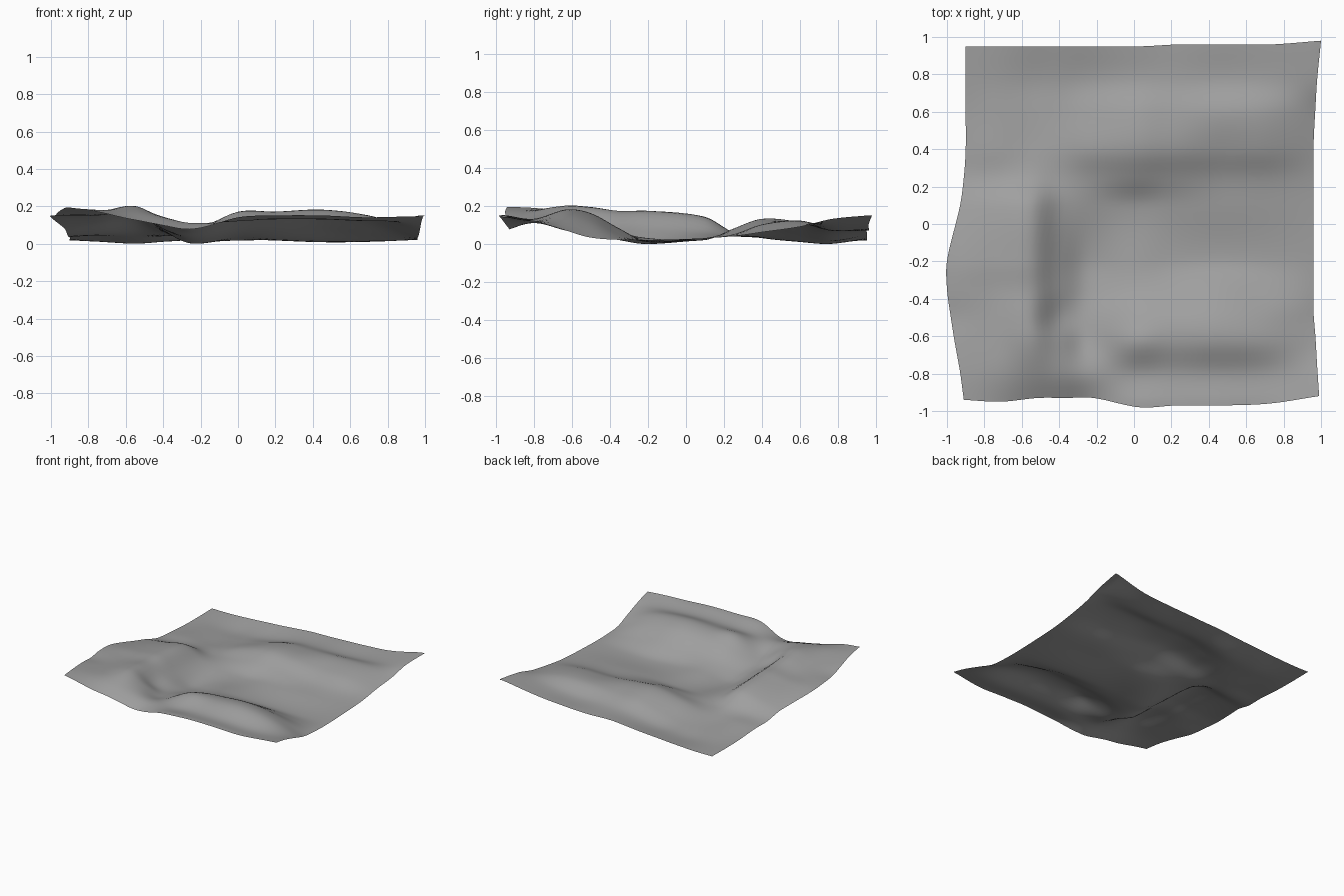
import bpy
import bmesh

default_cube = bpy.data.objects.get("Cube")
if default_cube:
    bpy.data.objects.remove(default_cube, do_unlink=True)

RESOLUTION = 64

# Spacing of the sculpting lattice
COLUMNS = (-.95, -.75, -.55, -.4, -.25, 0, .2, .45, .7, .97)
ROWS = (-.95, -.8, -.63, -.5, -.35, -.2, .1, .25, .4, .6, .76, .96)

# Relief in hundredths, one profile per row from front to back
RELIEF = (
    (21, 18, 13, 10, 8, 15, 16, 16, 15, 16),
    (20, 19, 18, 15, 12, 13, 14, 14, 13, 13),
    (18, 18, 21, 14, 8, 18, 18, 19, 16, 8),
    (16, 17, 20, 9, 6, 14, 16, 17, 13, 4),
    (16, 16, 18, 9, 3, 7, 8, 9, 6, 3),
    (15, 16, 18, 8, 1, 4, 3, 2, 2, 3),
    (9, 12, 15, 7, 4, 3, 4, 4, 4, 4),
    (5, 6, 7, 5, 6, 9, 8, 6, 6, 5),
    (4, 5, 4, 5, 9, 14, 13, 11, 11, 7),
    (3, 3, 2, 3, 6, 12, 12, 13, 13, 10),
    (3, 2, 1, 2, 3, 7, 8, 8, 10, 14),
    (3, 3, 4, 5, 6, 8, 8, 9, 11, 16),
)

# Wavy outline: one offset per row for the sides, per column for the ends
LEFT_EDGE = (-.91, -.93, -.96, -.98, -1, -1, -.93, -.91, -.9, -.9, -.9, -.9)
RIGHT_EDGE = (.99, .98, .97, .96, .96, .96, .96, .96, .96, .97, .98, 1)
FRONT_EDGE = (-.94, -.95, -.93, -.93, -.93, -.98, -.97, -.97, -.96, -.92)
BACK_EDGE = (.95, .95, .95, .95, .95, .95, .96, .96, .96, .98)


def smooth_curve(knots, values, position):
    """Cubic curve through the values at unevenly spaced knots."""
    last = len(knots) - 1
    position = min(max(position, knots[0]), knots[last])
    i = 0
    while i < last - 1 and position > knots[i + 1]:
        i += 1

    def slope(k):
        low, high = max(k - 1, 0), min(k + 1, last)
        return (values[high] - values[low]) / (knots[high] - knots[low])

    width = knots[i + 1] - knots[i]
    t = (position - knots[i]) / width
    ease = t * t * (3 - 2 * t)
    bend_in = slope(i) * width * t * (1 - t) ** 2
    bend_out = slope(i + 1) * width * t * t * (t - 1)
    return values[i] * (1 - ease) + values[i + 1] * ease + bend_in + bend_out


def blend(low, high, factor):
    return low + (high - low) * factor


def surface_point(u, v):
    """Point on the terrain for grid fractions u (across) and v (back)."""
    column = blend(COLUMNS[0], COLUMNS[-1], u)
    row = blend(ROWS[0], ROWS[-1], v)
    x = blend(smooth_curve(ROWS, LEFT_EDGE, row),
              smooth_curve(ROWS, RIGHT_EDGE, row), u)
    y = blend(smooth_curve(COLUMNS, FRONT_EDGE, column),
              smooth_curve(COLUMNS, BACK_EDGE, column), v)
    profile = [smooth_curve(COLUMNS, heights, x) for heights in RELIEF]
    return x, y, smooth_curve(ROWS, profile, y) / 100


# Terrain sheet, sculpted from a flat grid
mesh = bpy.data.meshes.new("terrain_sheet")
bm = bmesh.new()
bmesh.ops.create_grid(bm, x_segments=RESOLUTION, y_segments=RESOLUTION, size=1)
for vertex in bm.verts:
    vertex.co = surface_point((vertex.co.x + 1) / 2, (vertex.co.y + 1) / 2)

# Rest the lowest hollow on the ground
lowest = min(vertex.co.z for vertex in bm.verts)
for vertex in bm.verts:
    vertex.co.z -= lowest
for face in bm.faces:
    face.smooth = True
bm.to_mesh(mesh)
bm.free()

terrain = bpy.data.objects.new("terrain_sheet", mesh)
bpy.context.collection.objects.link(terrain)

# Plain grey ground
grey = bpy.data.materials.new("ground_grey")
grey.use_nodes = True
colour = (.35, .35, .35, 1)
grey.diffuse_color = colour
for node in grey.node_tree.nodes:
    if node.type == 'BSDF_PRINCIPLED':
        node.inputs["Base Color"].default_value = colour
mesh.materials.append(grey)
